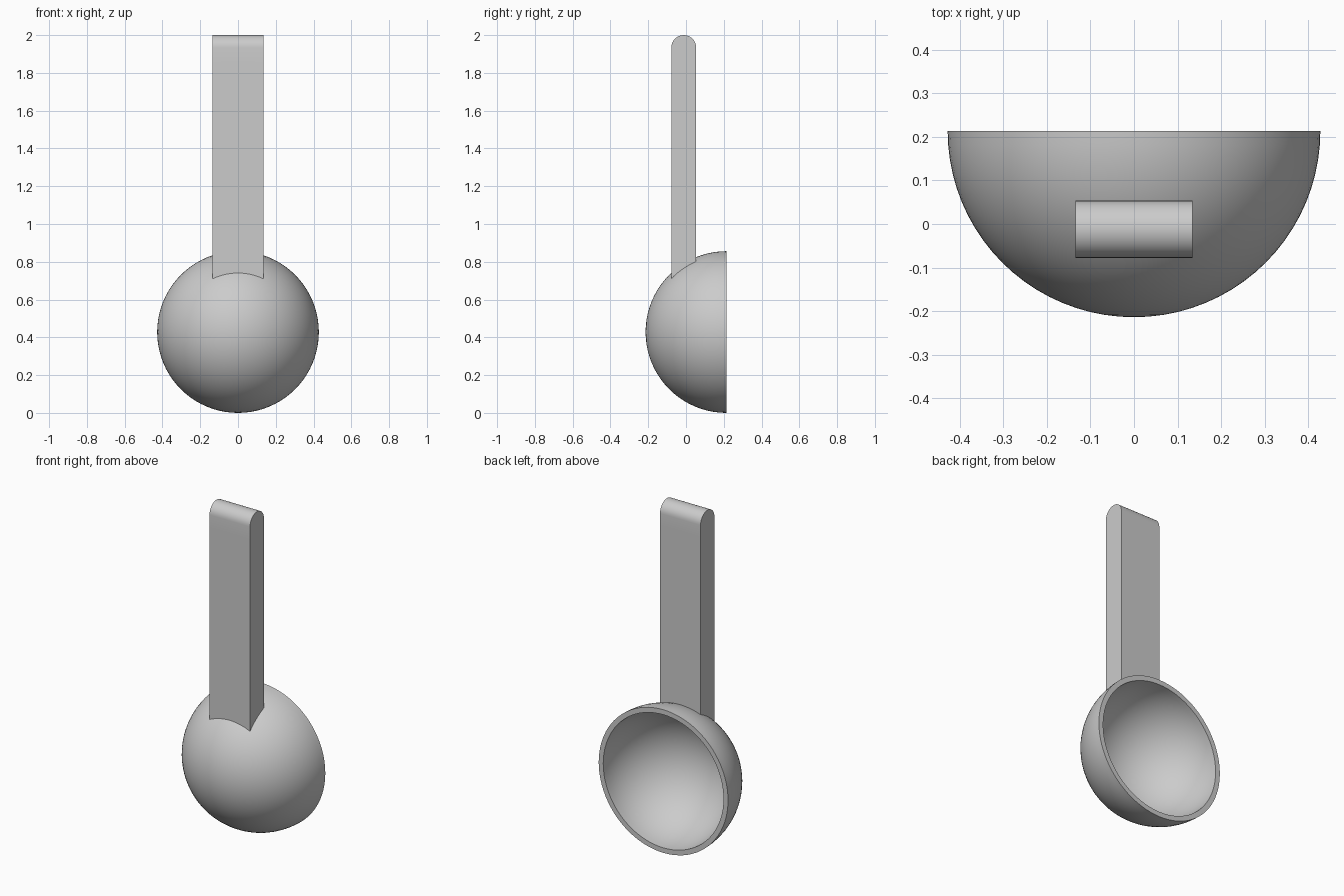
import bpy, bmesh
from math import sin, cos, pi, sqrt, radians
from mathutils import Vector

cube = bpy.data.objects.get("Cube")
if cube:
    bpy.data.objects.remove(cube, do_unlink=True)

R, WALL = 0.428, 0.03                 # bowl radius and wall thickness
CENTRE = Vector((0, 0.214, R))        # centre of the bowl's open rim
HALF_W, HALF_T, MID_Y, TOP = 0.134, 0.066, -0.012, 2.0   # handle size

grey = bpy.data.materials.new("plain grey")
grey.use_nodes = True
colour = (0.6, 0.6, 0.6, 1)
grey.diffuse_color = colour
grey.node_tree.nodes["Principled BSDF"].inputs["Base Color"].default_value = colour


def finish(name, bm):
    """Turn a bmesh into a smooth-shaded object with sharp corners kept."""
    bmesh.ops.recalc_face_normals(bm, faces=bm.faces)
    mesh = bpy.data.meshes.new(name)
    bm.to_mesh(mesh)
    bm.free()
    mesh.materials.append(grey)
    obj = bpy.data.objects.new(name, mesh)
    bpy.context.collection.objects.link(obj)
    bpy.ops.object.select_all(action='DESELECT')
    obj.select_set(True)
    bpy.context.view_layer.objects.active = obj
    bpy.ops.object.shade_smooth_by_angle(angle=radians(30))
    return obj


# Bowl: outer and inner quarter arcs spun about the y axis, open to the back
def arc(radius, steps=20):
    angles = [pi / 2 * i / steps for i in range(steps + 1)]
    return [CENTRE + Vector((radius * sin(a), -radius * cos(a), 0)) for a in angles]


bm = bmesh.new()
profile = [bm.verts.new(p) for p in arc(R) + arc(R - WALL)[::-1]]
edges = [bm.edges.new(pair) for pair in zip(profile, profile[1:])]
bmesh.ops.spin(bm, geom=profile + edges, cent=CENTRE, axis=(0, 1, 0),
               angle=2 * pi, steps=80, use_merge=True)
bmesh.ops.remove_doubles(bm, verts=bm.verts, dist=0.0001)
finish("bowl", bm)

# Handle: gridded block with a rounded top, its foot fitted inside the bowl wall
bm = bmesh.new()
bmesh.ops.create_cube(bm, size=2)
bmesh.ops.subdivide_edges(bm, edges=bm.edges, cuts=15, use_grid_fill=True)
for v in bm.verts:
    turn = v.co.y * pi / 2
    x = v.co.x * HALF_W
    y = MID_Y + HALF_T * sin(turn)
    top = TOP - HALF_T + HALF_T * cos(turn)
    foot = CENTRE.z + sqrt((R - WALL / 2) ** 2 - x * x - (y - CENTRE.y) ** 2)
    v.co = (x, y, foot + (top - foot) * (v.co.z + 1) / 2)
finish("handle", bm)
